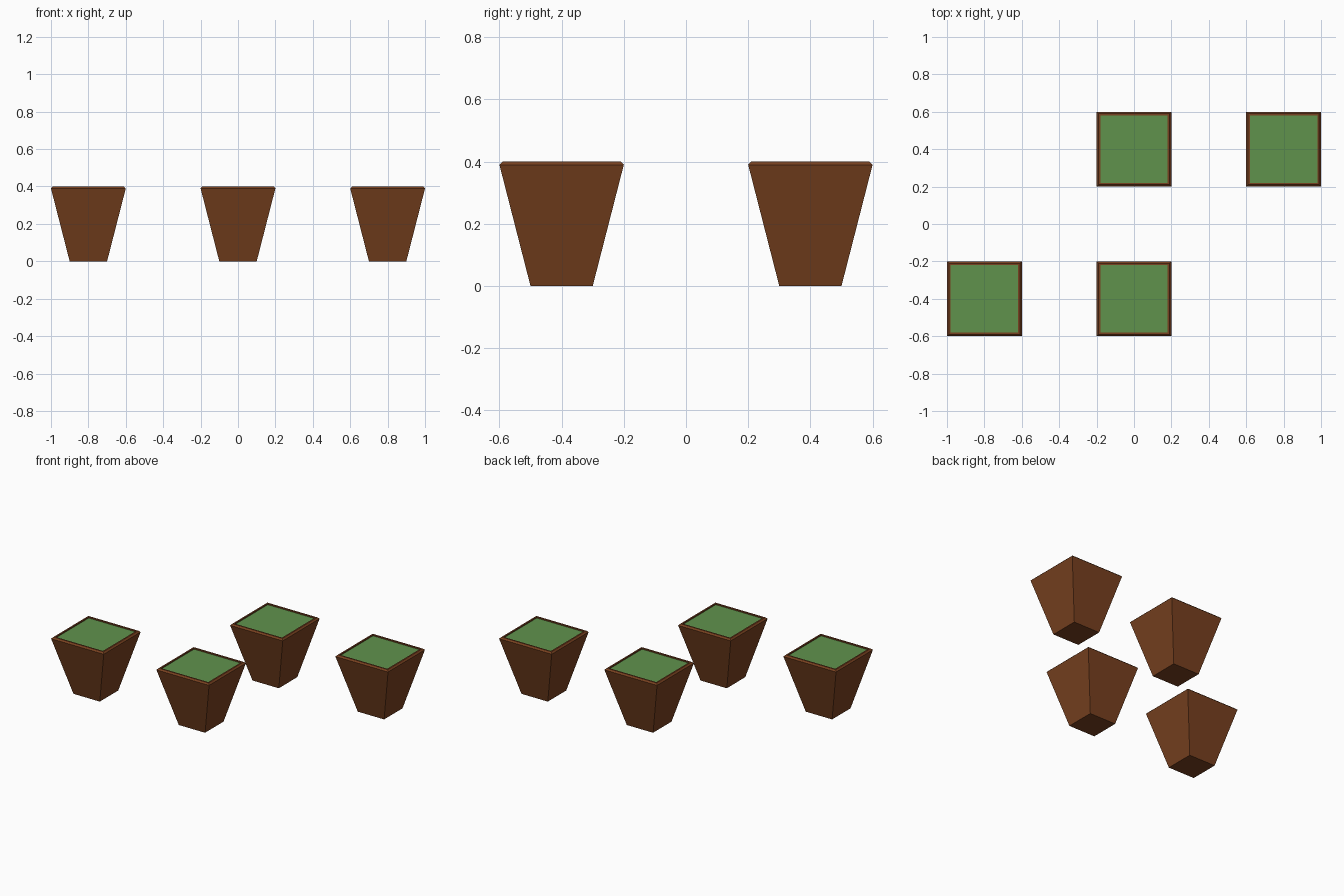
import bpy, bmesh

if "Cube" in bpy.data.objects:
    bpy.data.objects.remove(bpy.data.objects["Cube"])

def material(name, rgb):
    m = bpy.data.materials.new(name)
    m.diffuse_color = (*rgb, 1)
    m.use_nodes = True
    m.node_tree.nodes["Principled BSDF"].inputs["Base Color"].default_value = m.diffuse_color
    return m

brown = material("terracotta brown", (0.19, 0.053, 0.014))
green = material("grass green", (0.118, 0.29, 0.073))

# square rings (half width, height) from the base, over the rim, down to the grass
RINGS = [(0.10, 0.0), (0.20, 0.39), (0.19, 0.40), (0.18, 0.40), (0.18, 0.392)]
CORNERS = [(-1, -1), (1, -1), (1, 1), (-1, 1)]

def planter(name, x, y):
    bm = bmesh.new()
    rings = [[bm.verts.new((sx * w, sy * w, z)) for sx, sy in CORNERS] for w, z in RINGS]
    bm.faces.new(rings[0][::-1])
    for a, b in zip(rings, rings[1:]):
        for i in range(4):
            j = (i + 1) % 4
            bm.faces.new((a[i], a[j], b[j], b[i]))
    # grass fills the pot
    bm.faces.new(rings[-1]).material_index = 1
    me = bpy.data.meshes.new(name)
    bm.to_mesh(me)
    bm.free()
    me.materials.append(brown)
    me.materials.append(green)
    ob = bpy.data.objects.new(name, me)
    ob.location = (x, y, 0)
    bpy.context.collection.objects.link(ob)

# staggered pairs: two in front, two behind
for name, x, y in [("planter_front_left", -0.8, -0.4), ("planter_front_middle", 0, -0.4),
                   ("planter_back_middle", 0, 0.4), ("planter_back_right", 0.8, 0.4)]:
    planter(name, x, y)
